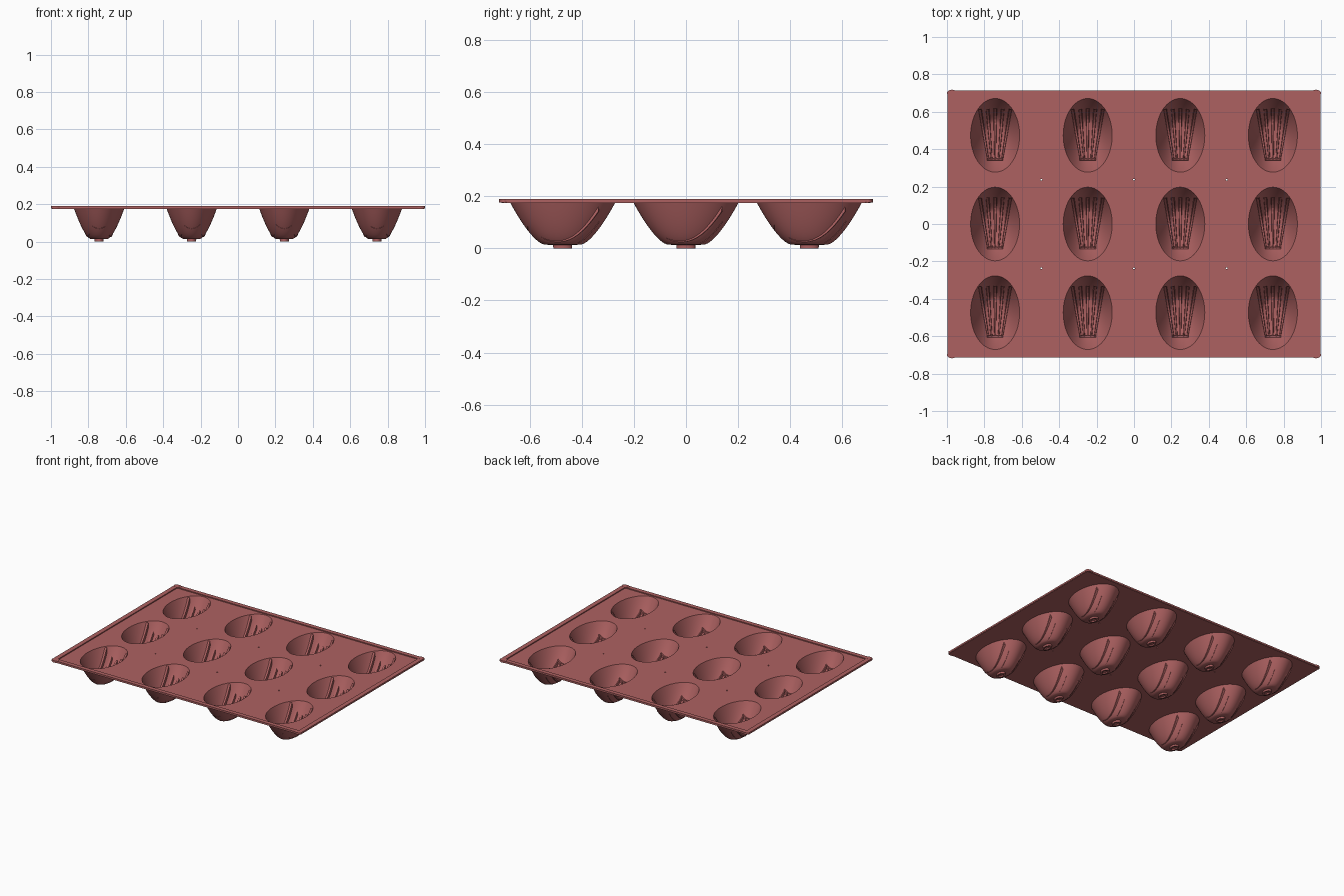
import bpy, bmesh, math
from mathutils import Vector

if "Cube" in bpy.data.objects:
    bpy.data.objects.remove(bpy.data.objects["Cube"], do_unlink=True)

silicone = bpy.data.materials.new("rose silicone")
RED = (0.42, 0.12, 0.12, 1)
silicone.use_nodes = True
silicone.diffuse_color = RED
silicone.node_tree.nodes["Principled BSDF"].inputs["Base Color"].default_value = RED

HALF_X, HALF_Y = 0.135, 0.203      # cavity ellipse
PLATE_LOW, PLATE_TOP = 0.175, 0.183
PITCH_X, PITCH_Y = 0.495, 0.474
INNER = 0.97
SEGMENTS = 64
centres = [((i - 1.5) * PITCH_X, (j - 1) * PITCH_Y) for i in range(4) for j in range(3)]


def add_object(name, mesh, location=(0, 0, 0)):
    obj = bpy.data.objects.new(name, mesh)
    bpy.context.collection.objects.link(obj)
    obj.location = location
    if not mesh.materials:
        mesh.materials.append(silicone)
    return obj


def finish(bm, name):
    bmesh.ops.recalc_face_normals(bm, faces=bm.faces)
    mesh = bpy.data.meshes.new(name)
    bm.to_mesh(mesh)
    bm.free()
    return mesh


def ellipse(cx, cy, rx, ry, count):
    angles = [2 * math.pi * k / count for k in range(count)]
    return [(cx + rx * math.cos(a), cy + ry * math.sin(a)) for a in angles]


def rounded_rectangle(hx, hy, radius):
    points = []
    for k, (sx, sy) in enumerate([(1, 1), (-1, 1), (-1, -1), (1, -1)]):
        for step in range(7):
            a = (k + step / 6) * math.pi / 2
            points.append((sx * (hx - radius) + radius * math.cos(a),
                           sy * (hy - radius) + radius * math.sin(a)))
    return points


def sheet(name, outlines, low, high):
    """Flat slab from outlines; inner outlines become holes."""
    curve = bpy.data.curves.new(name, "CURVE")
    curve.dimensions = "2D"
    curve.fill_mode = "BOTH"
    curve.extrude = (high - low) / 2
    for outline in outlines:
        spline = curve.splines.new("POLY")
        spline.points.add(len(outline) - 1)
        for point, (x, y) in zip(spline.points, outline):
            point.co = (x, y, 0, 1)
        spline.use_cyclic_u = True
    helper = bpy.data.objects.new(name + " outline", curve)
    bpy.context.collection.objects.link(helper)
    bpy.context.view_layer.update()
    graph = bpy.context.evaluated_depsgraph_get()
    mesh = bpy.data.meshes.new_from_object(helper.evaluated_get(graph))
    bpy.data.objects.remove(helper, do_unlink=True)
    mesh.materials.clear()
    return add_object(name, mesh, (0, 0, (low + high) / 2))


# Tray sheet with cavity openings and pinholes
holes = [ellipse(x, y, HALF_X * INNER, HALF_Y * INNER, SEGMENTS) for x, y in centres]
holes += [ellipse(i * PITCH_X, j * PITCH_Y / 2, 0.005, 0.005, 10)
          for i in (-1, 0, 1) for j in (-1, 1)]
sheet("tray_sheet", [rounded_rectangle(0.995, 0.71, 0.015)] + holes, PLATE_LOW, PLATE_TOP)

# Raised border and corner pads
sheet("tray_border", [rounded_rectangle(0.998, 0.713, 0.015),
                      rounded_rectangle(0.965, 0.682, 0.01)], PLATE_LOW + 0.003, 0.19)
for sx in (-1, 1):
    for sy in (-1, 1):
        sheet("corner_pad", [ellipse(sx * 0.973, sy * 0.7, 0.027, 0.018, 24)],
              PLATE_LOW + 0.002, 0.1905)


def outer_height(r):
    return 0.015 + 0.163 * max(0, (r - 0.35) / 0.65) ** 1.5


def inner_height(r):
    return 0.022 + 0.161 * max(0, (r / INNER - 0.35) / 0.65) ** 1.5


# Cavity shell: foot ring, outer wall, inner wall, floor
rows = [0.35 + 0.65 * k / 12 for k in range(13)]
profile = [(0, 0.009), (0.11, 0.009), (0.11, 0), (0.178, 0), (0.18, 0.013)]
profile += [(r, outer_height(r)) for r in rows]
profile += [(r * INNER, inner_height(r * INNER)) for r in reversed(rows)]
profile.append((0, inner_height(0)))

bm = bmesh.new()
verts = [bm.verts.new((0, r * HALF_Y, z)) for r, z in profile]
edges = [bm.edges.new(pair) for pair in zip(verts, verts[1:])]
bmesh.ops.spin(bm, geom=verts + edges, axis=(0, 0, 1), cent=(0, 0, 0),
               angle=2 * math.pi, steps=SEGMENTS, use_duplicate=False)
bmesh.ops.remove_doubles(bm, verts=bm.verts, dist=0.0001)
bmesh.ops.scale(bm, vec=(HALF_X / HALF_Y, 1, 1), verts=bm.verts)
cup_mesh = finish(bm, "cavity_shell")


def wall_height(x, y):
    return inner_height(min(INNER, math.hypot(x / HALF_X, y / HALF_Y)))


def bar(bm, start, end, width_a, width_b, raise_by, sink_end):
    """Rib that follows the cavity wall between two plan points."""
    start, end = Vector(start), Vector(end)
    side = (end - start).orthogonal().normalized()
    rings = []
    steps = 14
    for k in range(steps + 1):
        t = k / steps
        p = start.lerp(end, t)
        half = side * (width_a + (width_b - width_a) * t) / 2
        z = wall_height(p.x, p.y)
        sink = 0.004 + sink_end * t ** 3
        corners = [(p - half, z - sink), (p + half, z - sink),
                   (p + half * 0.7, z + raise_by), (p - half * 0.7, z + raise_by)]
        rings.append([bm.verts.new((c.x, c.y, min(h, PLATE_TOP - 0.004))) for c, h in corners])
    for a, b in zip(rings, rings[1:]):
        for i in range(4):
            j = (i + 1) % 4
            bm.faces.new((a[i], a[j], b[j], b[i]))
    bm.faces.new(rings[0])
    bm.faces.new(rings[-1])


# Fan of shell ribs closed by a cross bar
bm = bmesh.new()
for k in range(-2, 3):
    outer = abs(k) == 2
    bar(bm, (k * 0.019, -0.128), (k * 0.041, 0.143 - 0.002 * abs(k)),
        0.009, 0.021, 0.016, 0.016 if outer else 0.004)
bar(bm, (-0.043, -0.128), (0.043, -0.128), 0.014, 0.014, 0.014, 0)
rib_mesh = finish(bm, "shell_ribs")

bpy.ops.object.select_all(action="DESELECT")
for x, y in centres:
    cup = add_object("cavity_shell", cup_mesh, (x, y, 0))
    add_object("shell_ribs", rib_mesh, (x, y, 0))
cup.select_set(True)
bpy.context.view_layer.objects.active = cup
bpy.ops.object.shade_smooth_by_angle(angle=math.radians(35))
